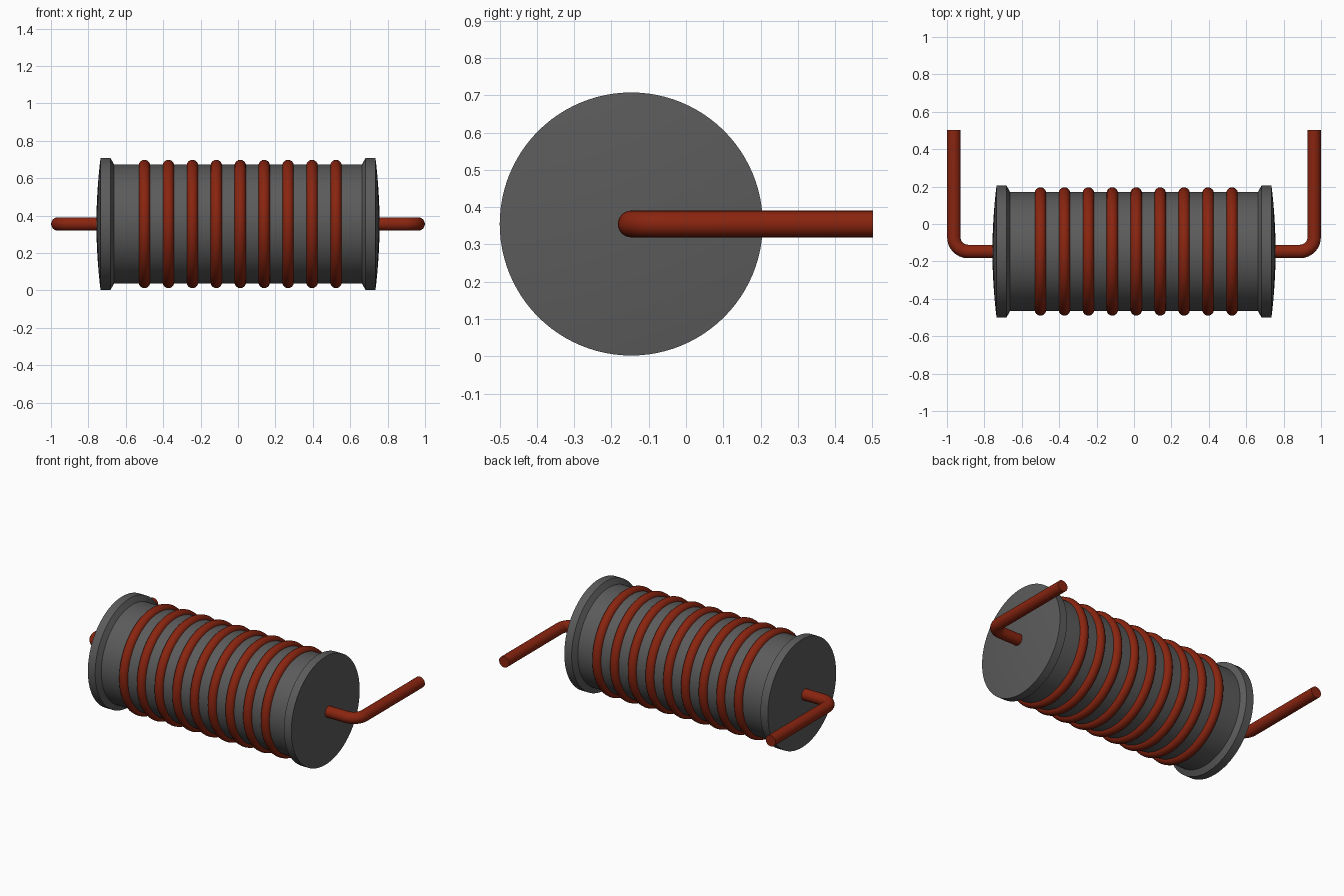
import bpy, bmesh, math
from mathutils import Matrix, Vector

if "Cube" in bpy.data.objects:
    bpy.data.objects.remove(bpy.data.objects["Cube"], do_unlink=True)

AXIS = Vector((0, -0.147, 0.355))  # centre line of the coil, along x


def material(name, rgb):
    m = bpy.data.materials.new(name)
    m.use_nodes = True
    m.diffuse_color = (*rgb, 1)
    bsdf = m.node_tree.nodes["Principled BSDF"]
    bsdf.inputs["Base Color"].default_value = (*rgb, 1)
    bsdf.inputs["Roughness"].default_value = 0.6
    return m


grey = material("dark grey core", (0.105, 0.105, 0.105))
copper = material("copper red wire", (0.25, 0.018, 0.005))


def finish(name, bm, mat, angle=30):
    bmesh.ops.recalc_face_normals(bm, faces=bm.faces)
    mesh = bpy.data.meshes.new(name)
    bm.to_mesh(mesh)
    bm.free()
    obj = bpy.data.objects.new(name, mesh)
    bpy.context.collection.objects.link(obj)
    mesh.materials.append(mat)
    bpy.ops.object.select_all(action='DESELECT')
    obj.select_set(True)
    bpy.context.view_layer.objects.active = obj
    bpy.ops.object.shade_smooth_by_angle(angle=math.radians(angle))
    return obj


def lathe(name, profile, mat, closed=False, steps=96, angle=30):
    """Spin (x, radius) points around the coil axis."""
    bm = bmesh.new()
    verts = [bm.verts.new(AXIS + Vector((x, 0, r))) for x, r in profile]
    pairs = list(zip(verts, verts[1:])) + ([(verts[-1], verts[0])] if closed else [])
    edges = [bm.edges.new(p) for p in pairs]
    bmesh.ops.spin(bm, geom=verts + edges, cent=AXIS, axis=(1, 0, 0),
                   angle=math.tau, steps=steps)
    bmesh.ops.remove_doubles(bm, verts=bm.verts, dist=1e-5)
    return finish(name, bm, mat, angle)


def tube(name, path, radius, mat, sides=24):
    """Sweep a circle along a path lying in a horizontal plane."""
    bm = bmesh.new()
    rings = []
    for i, p in enumerate(path):
        t = (path[min(i + 1, len(path) - 1)] - path[max(i - 1, 0)]).normalized()
        side = t.cross(Vector((0, 0, 1)))
        rings.append([bm.verts.new(p + radius * (side * math.cos(a) + Vector((0, 0, math.sin(a)))))
                      for a in (math.tau * k / sides for k in range(sides))])
    for a, b in zip(rings, rings[1:]):
        for k in range(sides):
            n = (k + 1) % sides
            bm.faces.new((a[k], a[n], b[n], b[k]))
    bm.faces.new(rings[0])
    bm.faces.new(rings[-1])
    return finish(name, bm, mat, 40)


# Core: drum with chamfered flanges and gently domed ends
dome = [(0.757 - 0.022 * (r / 0.353) ** 2, r) for r in (0, 0.09, 0.18, 0.26, 0.32, 0.353)]
half = dome + [(0.682, 0.353), (0.662, 0.318)]
lathe("core", half + [(-x, r) for x, r in reversed(half)], grey, angle=20)

# Wire turns around the drum
for i in range(9):
    cx = -0.5 + 0.128 * i
    section = [(cx + 0.031 * math.cos(a), 0.312 + 0.031 * math.sin(a))
               for a in (math.tau * k / 16 for k in range(16))]
    lathe(f"wire_turn_{i + 1}", section, copper, closed=True)

# Bent leads leaving each end towards the back
BEND, LEAD_X, LEAD_END = 0.075, 0.963, 0.502
for name, s in (("left_lead", 1), ("right_lead", -1)):
    path = [AXIS + Vector((s * 0.73, 0, 0))]
    for k in range(9):
        a = math.pi / 2 * k / 8
        path.append(AXIS + Vector((s * (LEAD_X - BEND + BEND * math.sin(a)),
                                   BEND - BEND * math.cos(a), 0)))
    path.append(Vector((s * LEAD_X, LEAD_END, AXIS.z)))
    tube(name, path, 0.036, copper)
